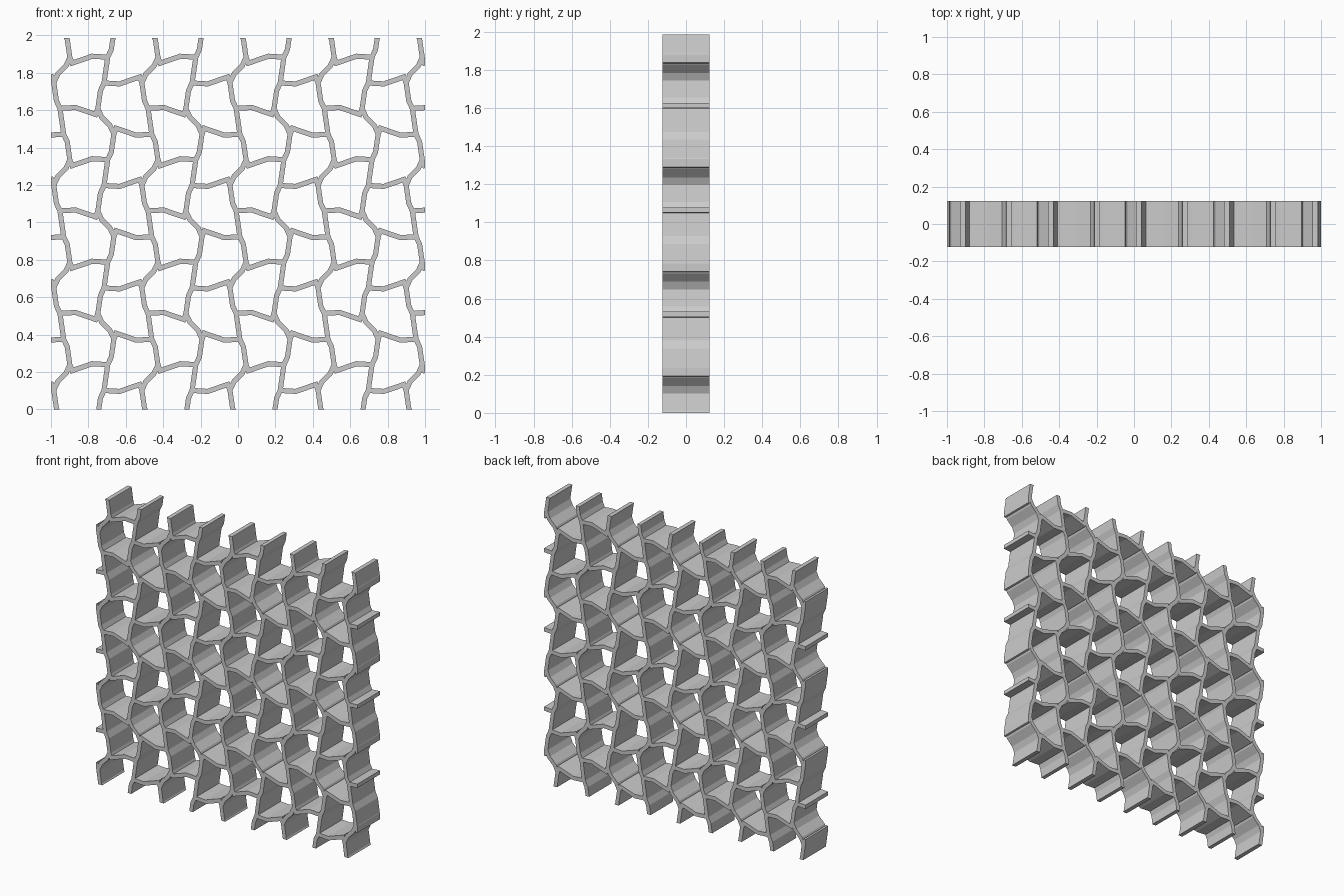
import bpy, bmesh, math
from mathutils import Vector

if "Cube" in bpy.data.objects:
    bpy.data.objects.remove(bpy.data.objects["Cube"])

# Repeat size, wall thickness and overall dimensions
A, B = 0.471, 0.548
HALF_T = 0.0135
HALF_DEPTH = 0.123
HEIGHT = 1.985
MID_Z = HEIGHT / 2

# Base walls of the motif; symmetry generates the rest
J3 = (-0.010, 0.069)
J2 = (-0.043, 0.206)
BJ2 = (J2[0] + A / 2, B / 2 - J2[1])
walls = [
    [(0, 0), J3],                                          # short upright
    [J3, (-0.029, 0.110), J2],                             # bent upright
    [J2, (-0.022, B / 2 - 0.022), (0, B / 2)],             # half of the wavy upright
    [J3, (0.073, 0.074), (BJ2[0] - 0.012, BJ2[1] - 0.031), BJ2],  # cross wall
]


def half_turn(p):
    return (-p[0], -p[1])


def glide(p):
    return (p[0] + A / 2, B / 2 - p[1])


symmetries = [lambda p: p, half_turn, glide, lambda p: glide(half_turn(p))]

# Planar network of wall centre lines
links = {}
for i in range(-4, 5):
    for j in range(-3, 4):
        for sym in symmetries:
            for wall in walls:
                pts = []
                for p in wall:
                    x, z = sym(p)
                    pts.append((round((x + i * A) * 1e4), round((z + j * B) * 1e4)))
                for p, q in zip(pts, pts[1:]):
                    links.setdefault(p, set()).add(q)
                    links.setdefault(q, set()).add(p)

# Mitred corners around each node
bm = bmesh.new()
centre, left, right = {}, {}, {}


def add_vert(x, z):
    return bm.verts.new((x, -HALF_DEPTH, z + MID_Z))


for p, near in links.items():
    px, pz = p[0] / 1e4, p[1] / 1e4
    centre[p] = add_vert(px, pz)
    ring = sorted((math.atan2(q[1] - p[1], q[0] - p[0]), q) for q in near)
    if len(ring) < 2:
        a, q = ring[0]
        left[p, q] = add_vert(px - HALF_T * math.sin(a), pz + HALF_T * math.cos(a))
        right[p, q] = add_vert(px + HALF_T * math.sin(a), pz - HALF_T * math.cos(a))
        continue
    for k, (a, q) in enumerate(ring):
        b, r = ring[(k + 1) % len(ring)]
        half = ((b - a) % math.tau) / 2
        d = HALF_T / max(math.sin(half), 0.3)
        v = add_vert(px + d * math.cos(a + half), pz + d * math.sin(a + half))
        left[p, q] = v
        right[p, r] = v

# One flat strip per wall
for p, near in links.items():
    for q in near:
        if p < q:
            bm.faces.new((right[p, q], left[q, p], centre[q],
                          right[q, p], left[p, q], centre[p]))

# Trim to the panel outline
for co, no in (((1, 0, 0), (1, 0, 0)), ((-1, 0, 0), (-1, 0, 0)),
               ((0, 0, HEIGHT), (0, 0, 1)), ((0, 0, 0), (0, 0, -1))):
    bmesh.ops.bisect_plane(bm, geom=bm.verts[:] + bm.edges[:] + bm.faces[:], dist=1e-6,
                           plane_co=co, plane_no=no, clear_outer=True)

# Extrude to full depth
res = bmesh.ops.extrude_face_region(bm, geom=bm.faces[:], use_keep_orig=True)
new_verts = [g for g in res["geom"] if isinstance(g, bmesh.types.BMVert)]
bmesh.ops.translate(bm, verts=new_verts, vec=Vector((0, 2 * HALF_DEPTH, 0)))
bmesh.ops.recalc_face_normals(bm, faces=bm.faces[:])

mesh = bpy.data.meshes.new("lattice_panel")
bm.to_mesh(mesh)
bm.free()
panel = bpy.data.objects.new("lattice_panel", mesh)
bpy.context.collection.objects.link(panel)
